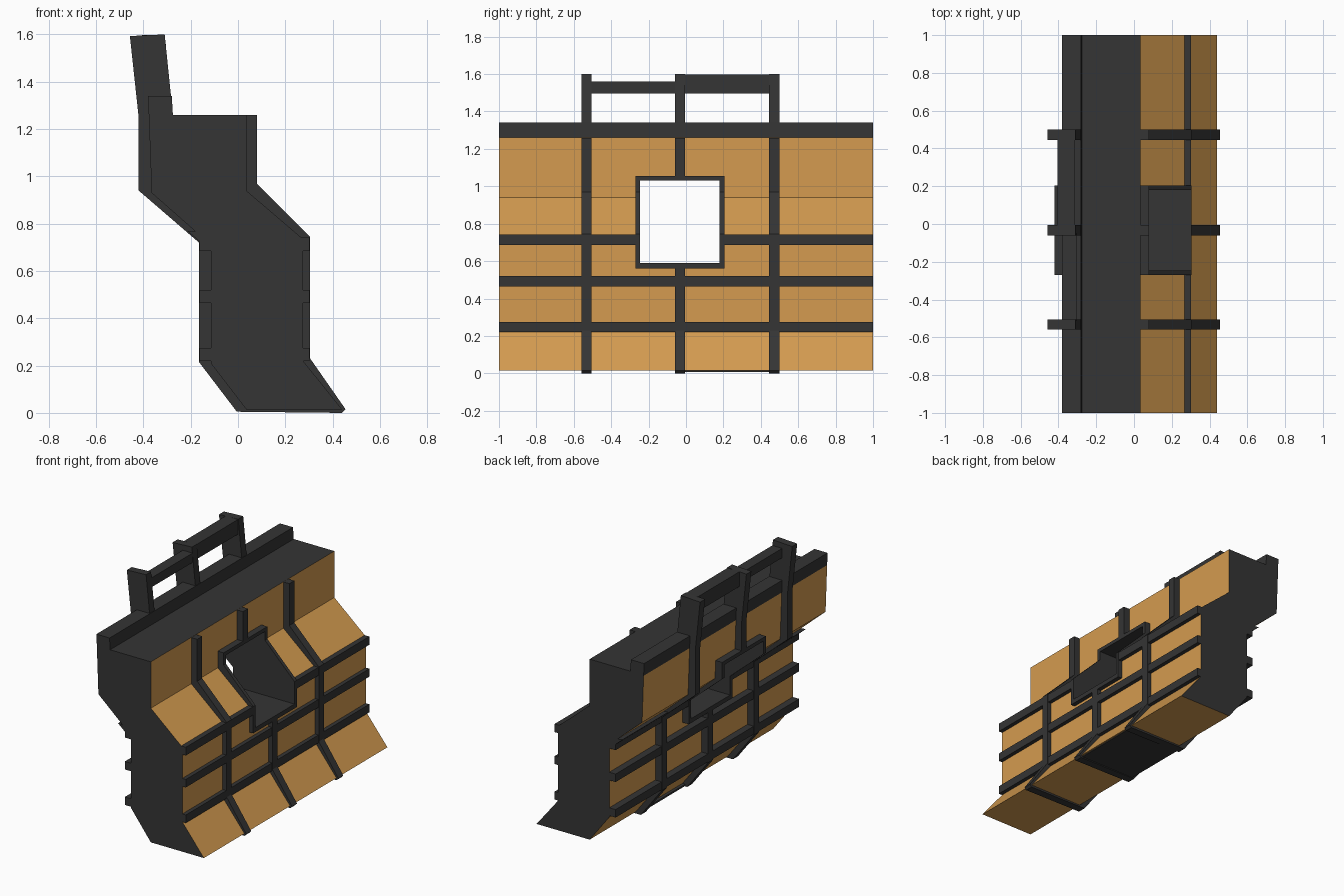
import bpy, bmesh

if "Cube" in bpy.data.objects:
    bpy.data.objects.remove(bpy.data.objects["Cube"])


def material(name, rgb):
    m = bpy.data.materials.new(name)
    m.diffuse_color = (*rgb, 1)
    m.use_nodes = True
    m.node_tree.nodes["Principled BSDF"].inputs["Base Color"].default_value = m.diffuse_color
    return m


DARK = material("dark_metal", (0.035, 0.035, 0.035))
ORANGE = material("orange_panel", (0.66, 0.33, 0.08))


def clip(points, z0, z1):
    """Keep only the part of an x/z outline between two heights."""
    for limit, sign in ((z0, 1), (z1, -1)):
        out = []
        for a, b in zip(points, points[1:] + points[:1]):
            da, db = sign * (a[1] - limit), sign * (b[1] - limit)
            if da >= 0:
                out.append(a)
            if da * db < 0:
                t = da / (da - db)
                out.append((a[0] + t * (b[0] - a[0]), limit))
        points = out
    return points


def prism(name, points, y0, y1, mat=DARK):
    """Extrude an x/z outline along y."""
    bm = bmesh.new()
    face = bm.faces.new([bm.verts.new((x, y0, z)) for x, z in points])
    ext = bmesh.ops.extrude_face_region(bm, geom=[face])
    verts = [v for v in ext["geom"] if isinstance(v, bmesh.types.BMVert)]
    bmesh.ops.translate(bm, verts=verts, vec=(0, y1 - y0, 0))
    bmesh.ops.recalc_face_normals(bm, faces=bm.faces)
    mesh = bpy.data.meshes.new(name)
    bm.to_mesh(mesh)
    bm.free()
    mesh.materials.append(mat)
    obj = bpy.data.objects.new(name, mesh)
    bpy.context.collection.objects.link(obj)
    return obj


def box(name, x0, x1, y0, y1, z0, z1):
    return prism(name, [(x0, z0), (x1, z0), (x1, z1), (x0, z1)], y0, y1)


BODY = [(0.035, 1.26), (0.035, 0.94), (0.275, 0.735), (0.275, 0.22), (0.44, 0.015),
        (0.035, 0.015), (-0.115, 0.21), (-0.115, 0.71), (-0.365, 0.93), (-0.377, 1.26)]
RIB = [(-0.457, 1.593), (-0.31, 1.6), (-0.275, 1.259), (0.08, 1.259), (0.08, 0.97),
       (0.305, 0.745), (0.305, 0.23), (0.455, 0.015), (0.44, 0.0), (-0.005, 0.005),
       (-0.165, 0.215), (-0.165, 0.72), (-0.42, 0.94), (-0.42, 1.25)]
WY0, WY1, WZ0, WZ1 = -0.27, 0.205, 0.56, 1.055   # window frame outside
T = 0.025                                        # window frame thickness

# Wall body: orange faces, dark ends and top
body = prism("wall_body", BODY, -1, 1, ORANGE)
body.data.materials.append(DARK)
for p in body.data.polygons:
    if abs(p.normal.y) > 0.9 or p.normal.z > 0.9:
        p.material_index = 1

# Window opening
cutter = box("window_cutter", -1, 1, WY0 + 0.01, WY1 - 0.01, WZ0 + 0.01, WZ1 - 0.01)
cutter.hide_render = True
mod = body.modifiers.new("window", 'BOOLEAN')
mod.object = cutter
mod.operation = 'DIFFERENCE'
mod.solver = 'EXACT'
bpy.context.view_layer.objects.active = body
bpy.ops.object.modifier_apply(modifier=mod.name)
bpy.data.objects.remove(cutter)

# Rail along the top rear edge
prism("top_rail", [(-0.377, 1.255), (-0.275, 1.255), (-0.28, 1.34), (-0.38, 1.34)], -1, 1)

# Window frame follows the wall outline
for name, y0, y1, z0, z1 in (("left", WY0, WY0 + T, WZ0, WZ1),
                             ("right", WY1 - T, WY1, WZ0, WZ1),
                             ("bottom", WY0 + T, WY1 - T, WZ0, WZ0 + 0.03),
                             ("top", WY0 + T, WY1 - T, WZ1 - T, WZ1)):
    prism("window_frame_" + name, clip(RIB, z0, z1), y0, y1)

# Upright ribs, the middle one interrupted by the window
H = 0.027
prism("rib_left", RIB, -0.532 - H, -0.532 + H)
prism("rib_right", RIB, 0.472 - H, 0.472 + H)
prism("rib_middle_lower", clip(RIB, -1, WZ0), -0.033 - H, -0.033 + H)
prism("rib_middle_upper", clip(RIB, WZ1, 2), -0.033 - H, -0.033 + H)

# Horizontal bands on both faces
for name, z0, z1, spans in (("low", 0.22, 0.275, [(-1, 1)]),
                            ("mid", 0.465, 0.52, [(-1, 1)]),
                            ("high", 0.685, 0.742, [(-1, WY0 + 0.01), (WY1 - 0.01, 1)])):
    for y0, y1 in spans:
        box("front_band_" + name, 0.25, 0.302, y0, y1, z0, z1)
        if name == "high":
            wing = [(-0.10, 0.685), (-0.163, 0.685), (-0.163, 0.725),
                    (-0.215, 0.77), (-0.165, 0.765), (-0.10, 0.70)]
            prism("back_band_high", wing, y0, y1)
        else:
            box("back_band_" + name, -0.163, -0.10, y0, y1, z0, z1)

# Handrail between the posts: open bay and filled bay
box("handrail_open_bay", -0.38, -0.305, -0.51, -0.05, 1.495, 1.56)
box("handrail_filled_bay", -0.405, -0.312, -0.01, 0.45, 1.495, 1.597)

# Dark underside plate in the filled bay
box("underside_plate", 0.01, 0.43, -0.01, 0.45, 0.008, 0.02)
